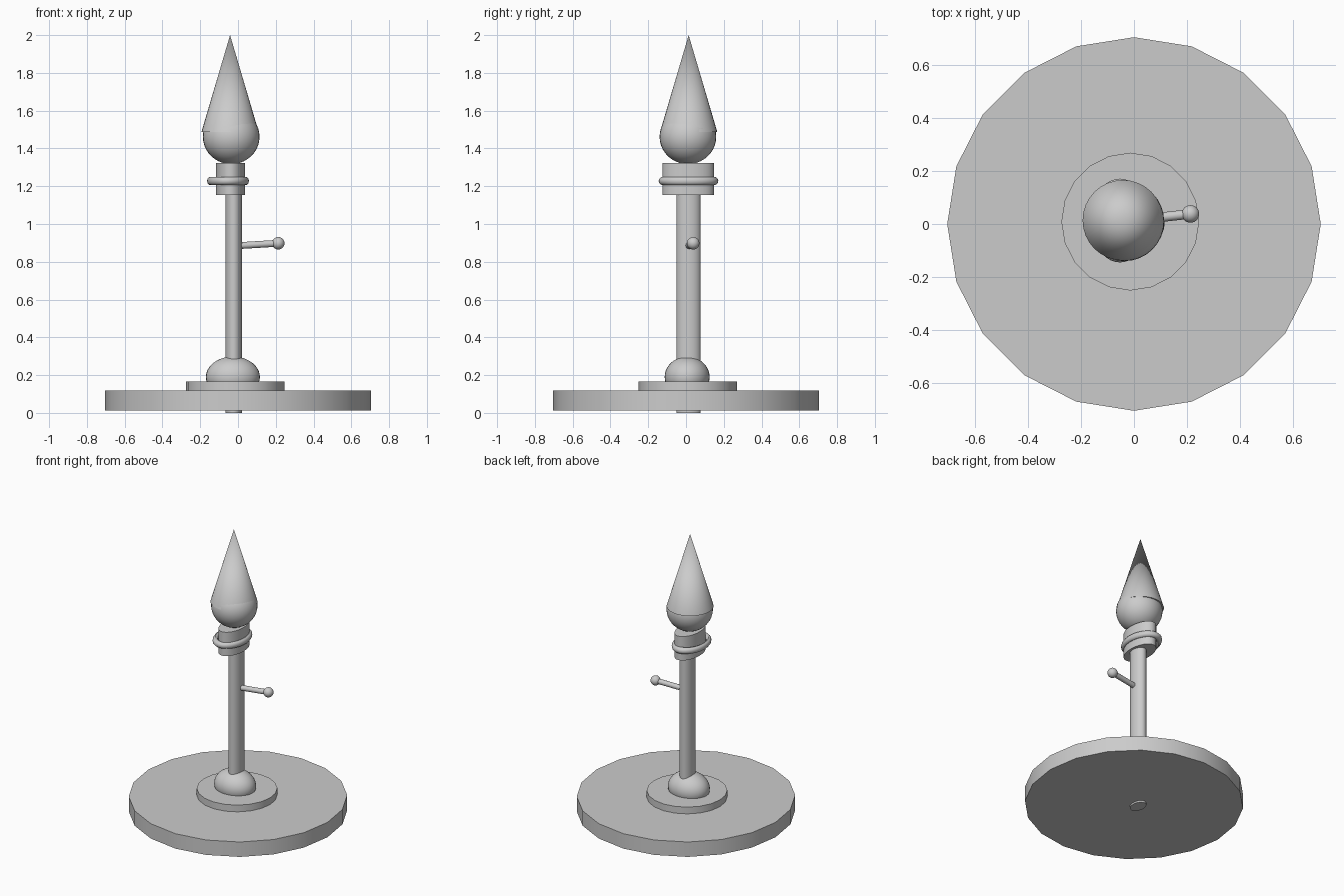
import bpy
from math import radians
from mathutils import Vector

if "Cube" in bpy.data.objects:
    bpy.data.objects.remove(bpy.data.objects["Cube"])


def finish(name, scale=(1, 1, 1)):
    ob = bpy.context.object
    ob.name = name
    ob.scale = scale
    bpy.ops.object.transform_apply(location=False, rotation=False, scale=True)
    bpy.ops.object.shade_smooth_by_angle(angle=radians(35))
    return ob


def cylinder(name, x, y, z0, z1, rx, ry, sides=32):
    bpy.ops.mesh.primitive_cylinder_add(vertices=sides, radius=1, depth=z1 - z0,
                                        location=(x, y, (z0 + z1) / 2))
    return finish(name, (rx, ry, 1))


def ball(name, loc, radii):
    bpy.ops.mesh.primitive_uv_sphere_add(segments=32, ring_count=20, radius=1, location=loc)
    return finish(name, radii)


# Stepped base
cylinder("base_disc", 0, 0, 0.012, 0.118, 0.705, 0.705, 20)
cylinder("base_step", -0.014, 0.009, 0.11, 0.166, 0.26, 0.26, 20)
ball("base_dome", (-0.027, 0.006, 0.19), (0.143, 0.119, 0.108))

# Oval post
cylinder("post", -0.023, 0.014, 0.0, 1.2, 0.044, 0.064)

# Side lever with knob
a, b = Vector((-0.02, 0.012, 0.884)), Vector((0.213, 0.038, 0.898))
bpy.ops.mesh.primitive_cylinder_add(vertices=20, radius=0.018, depth=(b - a).length,
                                    location=(a + b) / 2)
bpy.context.object.rotation_euler = (b - a).to_track_quat('Z', 'Y').to_euler()
finish("lever")
ball("lever_knob", b, (0.033, 0.033, 0.033))

# Oval collar and ring
cylinder("collar", -0.04, 0.012, 1.153, 1.323, 0.077, 0.136)
bpy.ops.mesh.primitive_torus_add(major_segments=40, minor_segments=12, major_radius=0.136,
                                 minor_radius=0.022, location=(-0.053, 0.013, 1.228))
finish("collar_ring", (0.70, 1, 1))

# Bulb and pointed finial
ball("bulb", (-0.036, 0.01, 1.462), (0.15, 0.15, 0.145))
bpy.ops.mesh.primitive_cone_add(vertices=32, radius1=0.152, radius2=0, depth=0.514,
                                location=(-0.042, 0.014, 1.743))
finish("finial_spike")
